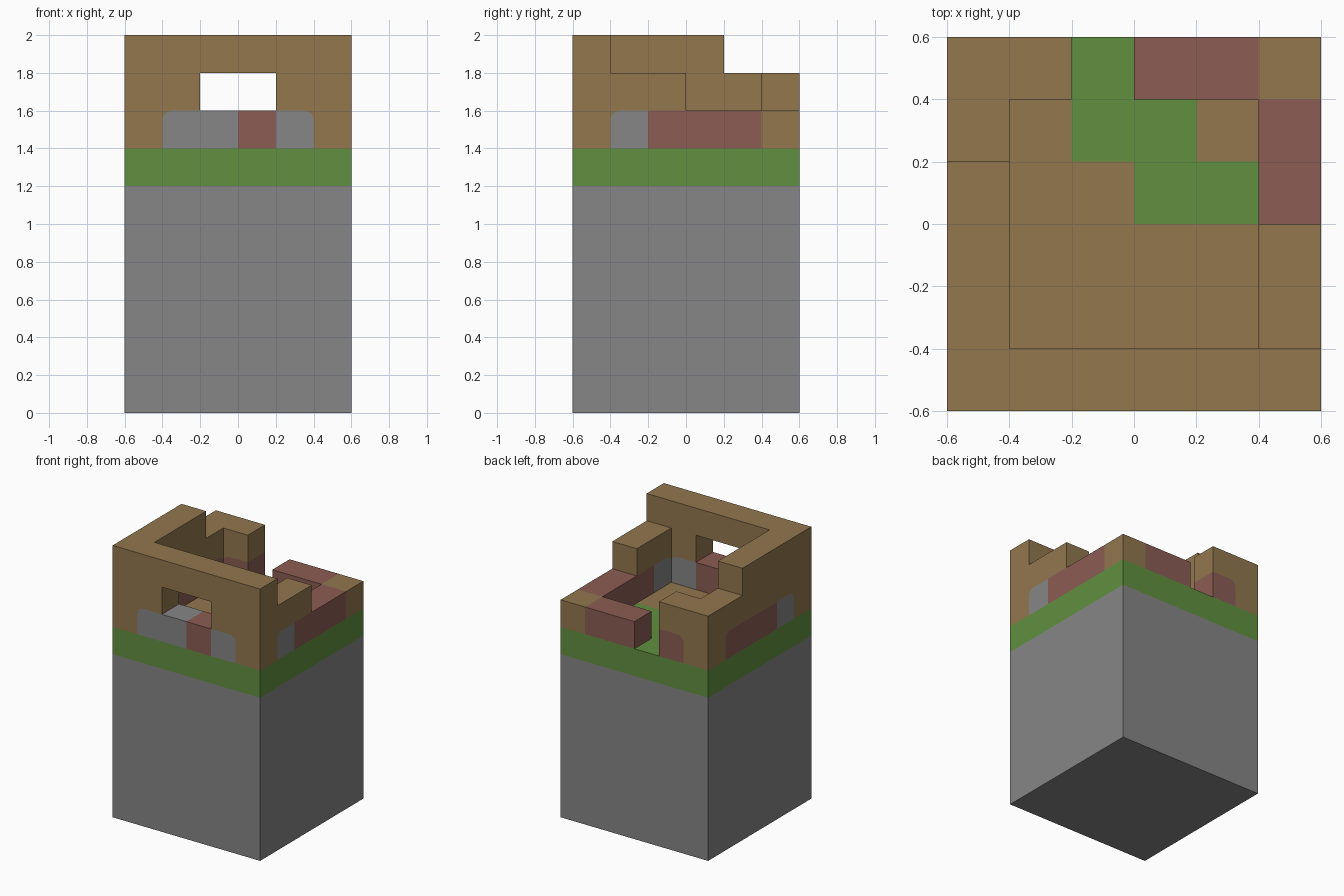
import bpy, bmesh
from math import sin, cos, pi
from mathutils import Vector

cube = bpy.data.objects.get("Cube")
if cube:
    bpy.data.objects.remove(cube, do_unlink=True)

CELL, GROUND, ROUND = 0.2, 1.2, 0.05
STEPS = 5


def material(name, colour):
    mat = bpy.data.materials.new(name)
    mat.use_nodes = True
    rgba = (*colour, 1)
    mat.diffuse_color = rgba
    mat.node_tree.nodes["Principled BSDF"].inputs["Base Color"].default_value = rgba
    return mat


# Letter in the block plans -> material
MATS = {
    "B": material("brown_plaster", (0.287, 0.184, 0.076)),
    "P": material("grass_green", (0.119, 0.279, 0.051)),
    "G": material("stone_grey", (0.238, 0.238, 0.238)),
    "R": material("red_brick", (0.258, 0.107, 0.087)),
}
SLOTS = list(MATS)

# Block plans, one per layer from the ground up; rows run front to back
PLANS = [
    "PPPPPP PBBBBP PBBBBP PBBPPP PBPPBP PPPPPP",
    "BGGRGB G....G R....R R....R R....R BR.RRB",
    "BB..BB B....B B....B B..... B..... BB....",
    "BBBBBB B..... B..... B..... ...... ......",
]
BLOCKS = {
    (x, y, z): letter
    for z, plan in enumerate(PLANS)
    for y, row in enumerate(plan.split())
    for x, letter in enumerate(row) if letter != "."
}


def block_at(p):
    return BLOCKS.get(tuple(int(v) for v in p))


def add_face(bm, points, letter):
    face = bm.faces.new([bm.verts.new(p) for p in points])
    face.material_index = SLOTS.index(letter)


def add_side(bm, cell, d, letter):
    """One exposed block side; stone and brick get round upper corners in plaster."""
    up_z = Vector((0, 0, 1))
    r = Vector((1, 0, 0)) if d.z else up_z.cross(d)
    u = d.cross(r)
    h = CELL / 2
    middle = Vector(((cell.x - 2.5) * CELL, (cell.y - 2.5) * CELL,
                     GROUND + (cell.z + 0.5) * CELL)) + d * h
    points = [middle - (r + u) * h, middle + (r - u) * h]
    for s in (1, -1):
        corner = middle + (r * s + u) * h
        rounded = (not d.z and letter in "GR" and block_at(cell + up_z) == "B"
                   and block_at(cell + r * s) == "B")
        if not rounded:
            points.append(corner)
            continue
        hub = corner - (r * s + u) * ROUND
        angles = [pi / 2 * k / STEPS for k in range(STEPS + 1)]
        arc = [hub + (r * s * cos(a) + u * sin(a)) * ROUND for a in angles][::s]
        points += arc
        add_face(bm, arc[::-1] + [corner], "B")
    add_face(bm, points, letter)


def finish(name, bm):
    mesh = bpy.data.meshes.new(name)
    bm.to_mesh(mesh)
    bm.free()
    for mat in MATS.values():
        mesh.materials.append(mat)
    obj = bpy.data.objects.new(name, mesh)
    bpy.context.collection.objects.link(obj)
    return obj


def build_layers(name, layers):
    bm = bmesh.new()
    directions = [Vector([s if i == axis else 0 for i in range(3)])
                  for axis in range(3) for s in (1, -1)]
    for key, letter in BLOCKS.items():
        cell = Vector(key)
        for d in directions:
            other = cell + d
            if key[2] in layers and other.z >= 0 and not block_at(other):
                add_side(bm, cell, d, letter)
    # Join the block sides into large flat faces of one colour
    bmesh.ops.remove_doubles(bm, verts=bm.verts[:], dist=0.0005)
    bmesh.ops.dissolve_limit(bm, angle_limit=0.01, verts=bm.verts[:],
                             edges=bm.edges[:], delimit={'MATERIAL'})
    return finish(name, bm)


# Tall stone pillar
bm = bmesh.new()
bmesh.ops.create_cube(bm, size=1)
bmesh.ops.scale(bm, vec=(6 * CELL, 6 * CELL, GROUND), verts=bm.verts)
bmesh.ops.translate(bm, vec=(0, 0, GROUND / 2), verts=bm.verts)
for face in bm.faces:
    face.material_index = SLOTS.index("G")
finish("stone_base", bm)

# Grass layer with the earth floor, then the ruined walls
build_layers("grass_and_floor", {0})
build_layers("ruined_walls", {1, 2, 3})
